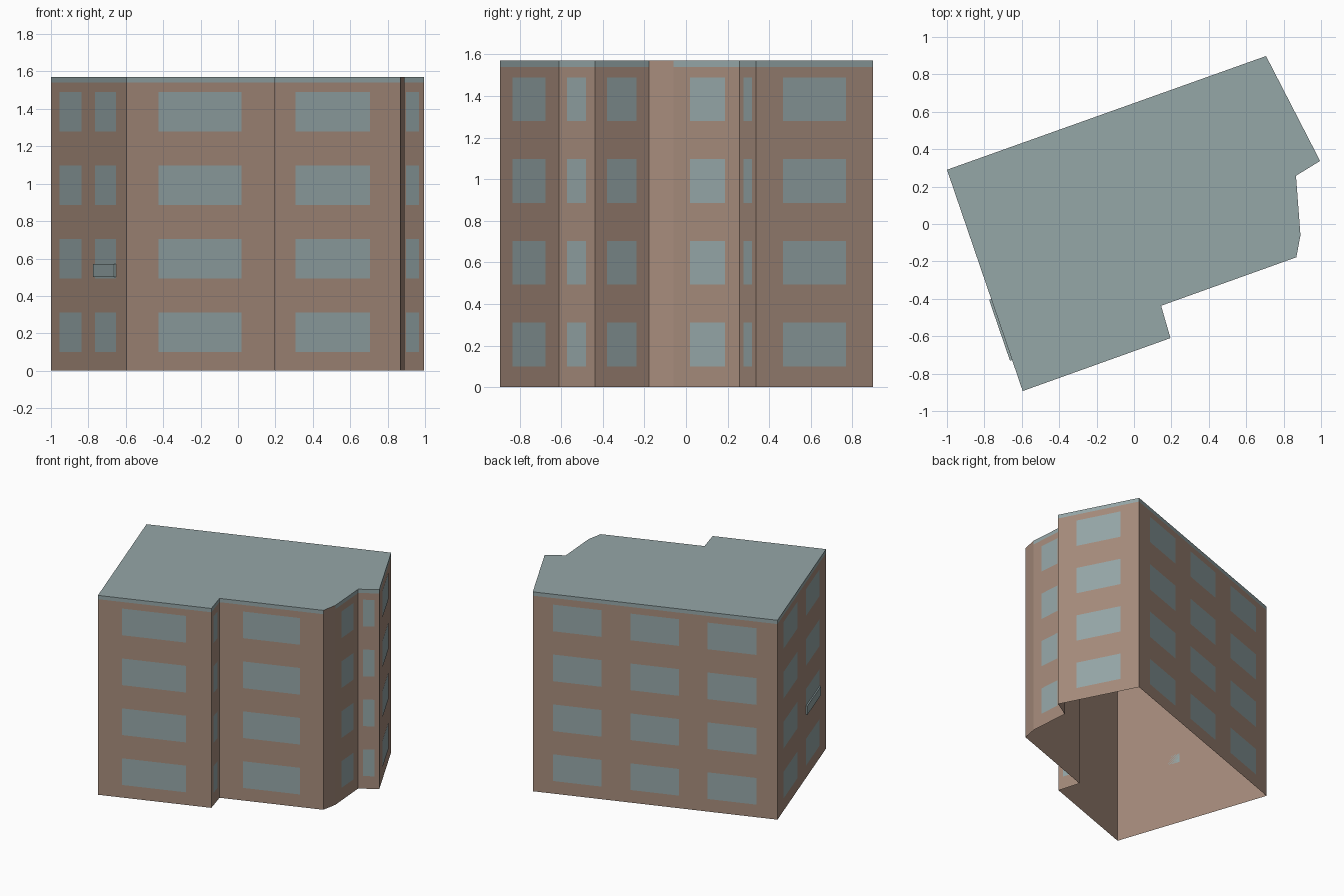
import bpy
import bmesh
from mathutils import Vector

cube = bpy.data.objects.get("Cube")
if cube:
    bpy.data.objects.remove(cube, do_unlink=True)


def material(name, rgb):
    m = bpy.data.materials.new(name)
    m.use_nodes = True
    color = (*rgb, 1)
    m.diffuse_color = color
    node = next(n for n in m.node_tree.nodes if n.type == 'BSDF_PRINCIPLED')
    node.inputs["Base Color"].default_value = color
    return m


BRICK = material("brick_brown", (0.38, 0.26, 0.20))
GREY = material("grey_green", (0.30, 0.385, 0.39))

HEIGHT, TRIM_Z = 1.57, 1.54
# Footprint corners, counterclockwise from the west corner
FOOTPRINT = [Vector(p) for p in (
    (-1, .29), (-.595, -.893), (.195, -.61), (.145, -.437), (.868, -.178),
    (.89, -.06), (.866, .258), (.995, .337), (.706, .898))]
PLAIN_WALL = 4
# Window spans along each wall, as fractions of the wall length
WINDOWS = [
    [(.12, .41), (.585, .86)], [(.215, .775)], [(.21, .75)], [(.225, .775)],
    [], [(.25, .78)], [(.24, .78)], [(.23, .77)],
    [(.082, .282), (.4, .597), (.714, .914)]]
SILLS = [.10 + .393 * i for i in range(4)]
WINDOW_HEIGHT = .21


def walls():
    for i, a in enumerate(FOOTPRINT):
        yield i, a, FOOTPRINT[(i + 1) % len(FOOTPRINT)]


def outward(a, b):
    d = (b - a).normalized()
    return Vector((d.y, -d.x))


def add_quad(bm, a, b, z0, z1):
    corners = ((a, z0), (b, z0), (b, z1), (a, z1))
    return bm.faces.new([bm.verts.new((p.x, p.y, z)) for p, z in corners])


def finish(bm, name, mats):
    mesh = bpy.data.meshes.new(name)
    bm.to_mesh(mesh)
    bm.free()
    for m in mats:
        mesh.materials.append(m)
    obj = bpy.data.objects.new(name, mesh)
    bpy.context.collection.objects.link(obj)
    return obj


# Building shell: open underneath, brick walls, grey band and flat roof
bm = bmesh.new()
for i, a, b in walls():
    add_quad(bm, a, b, 0, TRIM_Z)
    band = add_quad(bm, a, b, TRIM_Z, HEIGHT)
    band.material_index = 0 if i == PLAIN_WALL else 1
roof = bm.faces.new([bm.verts.new((p.x, p.y, HEIGHT)) for p in FOOTPRINT])
roof.material_index = 1
bmesh.ops.remove_doubles(bm, verts=bm.verts, dist=1e-5)
finish(bm, "building_shell", [BRICK, GREY])

# Windows: thin panes on four storeys
bm = bmesh.new()
for i, a, b in walls():
    shift = outward(a, b) * .002
    for t0, t1 in WINDOWS[i]:
        for z in SILLS:
            add_quad(bm, a.lerp(b, t0) + shift, a.lerp(b, t1) + shift,
                     z, z + WINDOW_HEIGHT)
finish(bm, "windows", [GREY])

# Shallow ledge panel across the foot of one side window
bm = bmesh.new()
a, b = FOOTPRINT[0], FOOTPRINT[1]
t0, t1 = WINDOWS[0][1]
panel = add_quad(bm, a.lerp(b, t0), a.lerp(b, t1), .50, .57)
n = outward(a, b) * .012
extruded = bmesh.ops.extrude_face_region(bm, geom=[panel])["geom"]
bmesh.ops.translate(bm, vec=(n.x, n.y, 0),
                    verts=[v for v in extruded if isinstance(v, bmesh.types.BMVert)])
bmesh.ops.recalc_face_normals(bm, faces=bm.faces)
finish(bm, "window_ledge", [GREY])
